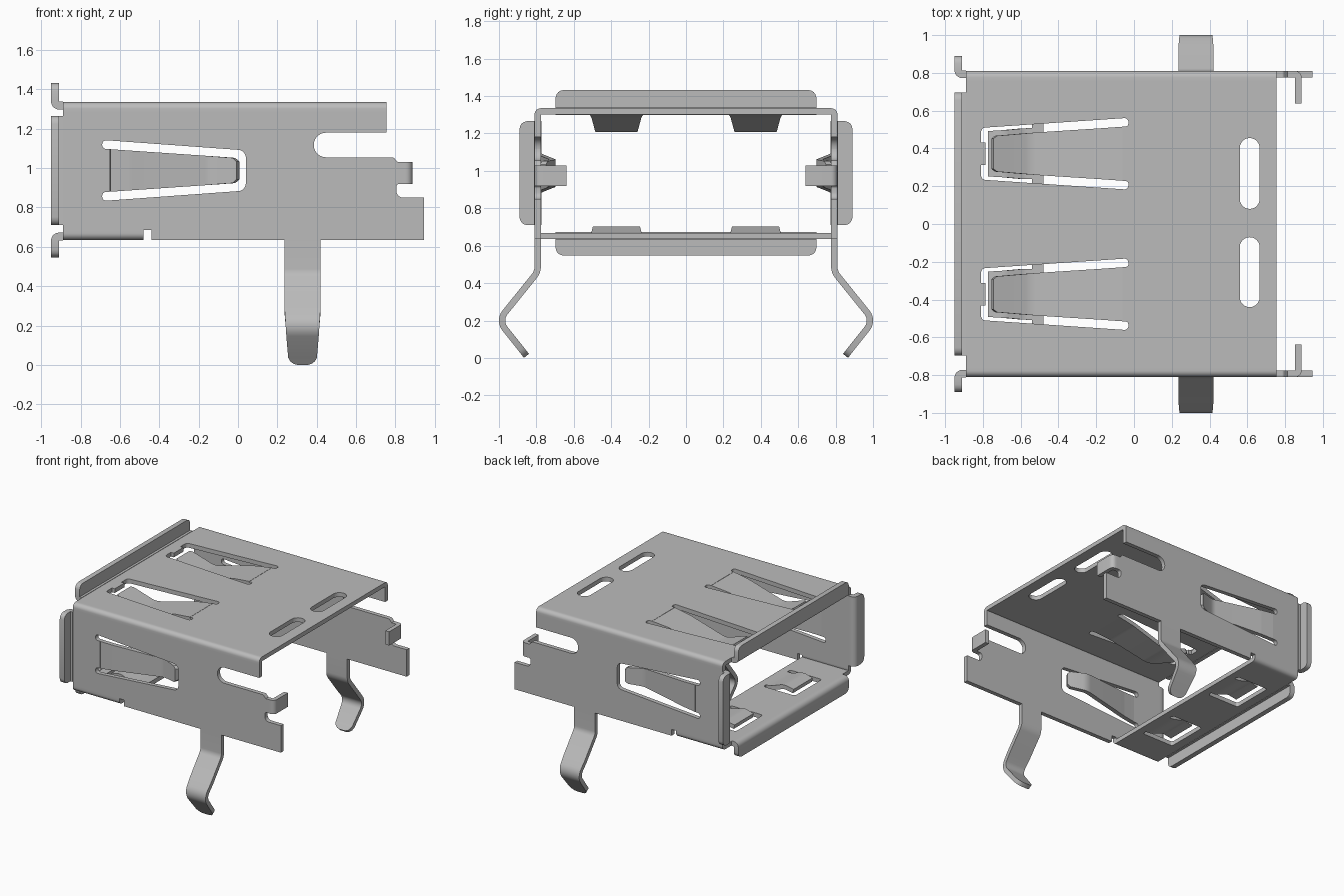
import bpy, bmesh, math
from mathutils import Vector

if "Cube" in bpy.data.objects:
    bpy.data.objects.remove(bpy.data.objects["Cube"])

T = 0.034                                  # sheet thickness
WALL, ROOF, FLOOR = 0.793, 1.318, 0.652    # mid-planes of the sheets
BACK, FRONT = -0.89, 0.755

steel = bpy.data.materials.new("brushed steel grey")
steel.use_nodes = True
grey = (0.5, 0.5, 0.5, 1)
steel.diffuse_color = grey
steel.node_tree.nodes["Principled BSDF"].inputs["Base Color"].default_value = grey


def soften(points, closed):
    """Round each corner; the last number of a point is its radius."""
    out, n = [], len(points)
    for i, p in enumerate(points):
        co, r = Vector(p[:-1]), p[-1]
        if r == 0 or (not closed and i in (0, n - 1)):
            out.append(co)
            continue
        a = Vector(points[i - 1][:-1]) - co
        b = Vector(points[(i + 1) % n][:-1]) - co
        turn = math.pi - a.angle(b)
        cut = min(r * math.tan(turn / 2), a.length * 0.495, b.length * 0.495)
        start, end, w = co + a.normalized() * cut, co + b.normalized() * cut, math.cos(turn / 2)
        for k in range(7):
            t = k / 6
            f0, f1, f2 = (1 - t) ** 2, 2 * w * t * (1 - t), t * t
            out.append((start * f0 + co * f1 + end * f2) / (f0 + f1 + f2))
    return out


def finish(name, bm):
    bmesh.ops.recalc_face_normals(bm, faces=bm.faces[:])
    mesh = bpy.data.meshes.new(name)
    bm.to_mesh(mesh)
    bm.free()
    mesh.materials.append(steel)
    ob = bpy.data.objects.new(name, mesh)
    bpy.context.collection.objects.link(ob)
    bpy.ops.object.select_all(action='DESELECT')
    ob.select_set(True)
    bpy.context.view_layer.objects.active = ob
    bpy.ops.object.shade_smooth_by_angle(angle=math.radians(30))


def plate(name, loops, place):
    """Flat sheet: first loop is the outline, the others are holes."""
    bm = bmesh.new()
    for loop in loops:
        vs = [bm.verts.new((p.x, p.y, -T / 2)) for p in soften(loop, True)]
        for i, v in enumerate(vs):
            bm.edges.new((vs[i - 1], v))
    bmesh.ops.triangle_fill(bm, use_beauty=True, edges=bm.edges[:], normal=(0, 0, 1))
    res = bmesh.ops.extrude_face_region(bm, geom=bm.faces[:], use_keep_orig=True)
    for v in res["geom"]:
        if isinstance(v, bmesh.types.BMVert):
            v.co.z += T
    for v in bm.verts:
        v.co = place(*v.co)
    finish(name, bm)


def strip(name, path, place, thick=T):
    """Bent sheet strip; path points are (a, b, half width, bend radius)."""
    pts = soften(path, False)
    bm, rings = bmesh.new(), []
    for i, p in enumerate(pts):
        t = (pts[min(i + 1, len(pts) - 1)] - pts[max(i - 1, 0)]).xy.normalized()
        n = Vector((-t.y, t.x)) * thick / 2
        rings.append([bm.verts.new(place(p.x + s * n.x, p.y + s * n.y, c * p.z))
                      for s, c in ((1, 1), (1, -1), (-1, -1), (-1, 1))])
    for r, q in zip(rings, rings[1:]):
        for k in range(4):
            bm.faces.new((r[k - 1], r[k], q[k], q[k - 1]))
    bm.faces.new(rings[0])
    bm.faces.new(rings[-1])
    finish(name, bm)


def rect(x0, x1, y0, y1, r=0.0):
    return [(x0, y0, r), (x1, y0, r), (x1, y1, r), (x0, y1, r)]


def flange(name, base, out, half, place):
    """Lip turned outward round the open end, with rounded corners."""
    d = 1 if out > base else -1
    path = [(BACK, base, half, 0), (-0.93, base, half, 0.036)]
    path += [(-0.93, out - d * e, half - c, 0)
             for e, c in ((0.04, 0), (0.022, 0.005), (0.01, 0.015), (0.003, 0.028), (0, 0.042))]
    strip(name, path, place, 0.04)


# Roof with two spring windows and two slots
roof = [rect(BACK, FRONT, -0.76, 0.76), rect(0.56, 0.665, 0.08, 0.455, 0.052),
        rect(0.56, 0.665, -0.44, -0.07, 0.052)]
half_window = [(-0.785, 0.06, 0), (-0.81, 0.06, 0), (-0.81, 0.137, 0.025),
               (-0.03, 0.19, 0.02), (-0.03, 0.145, 0.02), (-0.06, 0.143, 0)]
for c in (0.372, -0.372):
    roof.append([(x, c + y, r) for x, y, r in half_window]
                + [(x, c - y, r) for x, y, r in reversed(half_window)])
plate("roof", roof, lambda u, v, w: (u, v, ROOF + w))

# Short floor with two spring windows
floor = [rect(BACK, -0.48, -0.76, 0.76)]
for c in (0.372, -0.372):
    floor.append(rect(-0.82, -0.54, c - 0.17, c + 0.17, 0.02))
plate("floor", floor, lambda u, v, w: (u, v, FLOOR + w))

# Roof and floor spring tongues
for c, tag in ((0.372, "left"), (-0.372, "right")):
    lay = lambda a, b, h, c=c: (a, c + h, b)
    strip("roof_spring_" + tag, [(-0.06, ROOF, 0.143, 0), (-0.2, 1.3, 0.133, 0.3),
          (-0.54, 1.218, 0.111, 0.15), (-0.73, 1.288, 0.095, 0), (-0.75, 1.295, 0.08, 0)], lay)
    strip("floor_spring_" + tag, [(-0.54, FLOOR, 0.135, 0), (-0.58, FLOOR, 0.135, 0.1),
          (-0.69, 0.69, 0.125, 0.08), (-0.77, 0.672, 0.12, 0)], lay)

# Side outline (x, z) with end notches, and its spring window
side = [(BACK, 0.685, 0), (-0.44, 0.685, 0), (-0.44, 0.635, 0), (0.945, 0.635, 0),
        (0.945, 0.85, 0), (0.805, 0.85, 0.034), (0.805, 0.92, 0.034), (0.835, 0.92, 0),
        (0.835, 1.03, 0), (0.812, 1.03, 0), (0.79, 1.055, 0.015), (0.385, 1.055, 0.062),
        (0.385, 1.18, 0.062), (FRONT, 1.18, 0), (FRONT, 1.285, 0), (BACK, 1.285, 0)]
MID = 0.988
half_side = [(-0.65, 0.108, 0), (-0.69, 0.11, 0.02), (-0.69, 0.155, 0.02), (0.04, 0.102, 0.04)]
window = [(x, MID + z, r) for x, z, r in half_side] + [(x, MID - z, r) for x, z, r in reversed(half_side)]

for s, tag in ((1, "left"), (-1, "right")):
    plate("side_wall_" + tag, [side, window], lambda u, v, w: (u, s * (WALL + w), v))
    upright = lambda a, b, h: (a, s * b, MID + h)
    strip("side_spring_" + tag, [(-0.65, WALL, 0.108, 0), (-0.55, WALL - 0.01, 0.101, 0.2),
          (-0.14, 0.712, 0.073, 0.12), (-0.02, 0.755, 0.064, 0), (0.0, 0.765, 0.045, 0)], upright)
    flange("side_flange_" + tag, WALL, 0.89, 0.278, upright)
    # Hooked end tab
    strip("end_tab_" + tag, [(0.835, WALL, 0.055, 0), (0.87, WALL, 0.055, 0.034),
          (0.87, 0.638, 0.055, 0)], lambda a, b, h: (a, s * b, 0.975 + h))
    # Rounded folds joining wall to roof and floor
    for name, z0, z1, x1 in (("roof_fold_", 1.285, ROOF, FRONT), ("floor_fold_", 0.685, FLOOR, -0.48)):
        half = (x1 - BACK) / 2
        strip(name + tag, [(WALL, z0, half, 0), (WALL, z1, half, 0.03), (0.76, z1, half, 0)],
              lambda a, b, h: (BACK + half + h, s * a, b))
    # Kinked mounting leg
    strip("mounting_leg_" + tag, [(WALL, 0.635, 0.0925, 0), (WALL, 0.46, 0.0925, 0.08),
          (0.93, 0.29, 0.0925, 0), (1.003, 0.2, 0.086, 0.07), (0.881, 0.047, 0.073, 0),
          (0.867, 0.029, 0.063, 0), (0.857, 0.016, 0.046, 0), (0.853, 0.011, 0.028, 0)],
          lambda a, b, h: (0.328 + h, s * a, b))

# Roof and floor flanges
for name, base, out in (("roof_flange", ROOF, 1.432), ("floor_flange", FLOOR, 0.547)):
    flange(name, base, out, 0.697, lambda a, b, h: (a, h, b))
